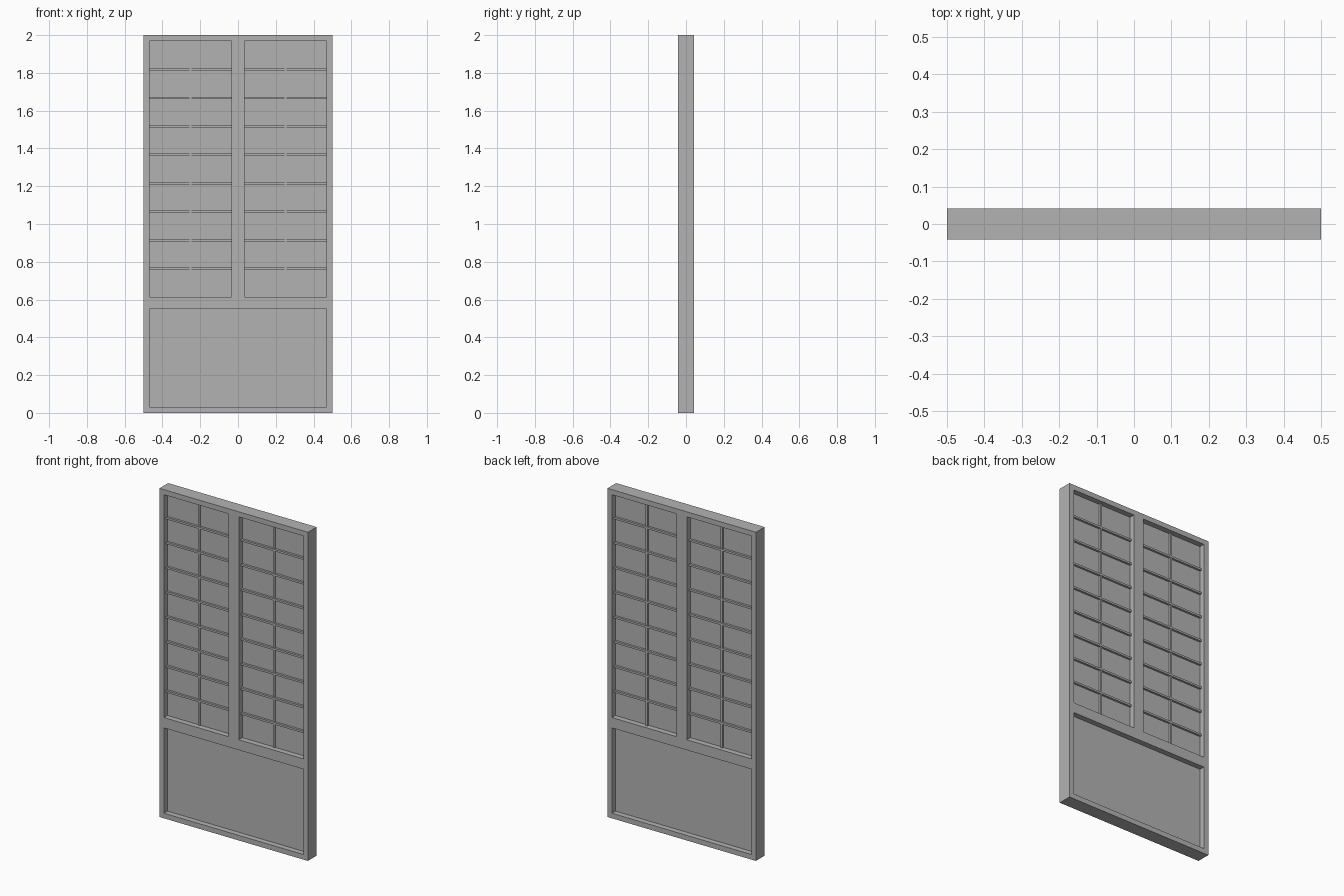
import bpy

cube = bpy.data.objects.get("Cube")
if cube:
    bpy.data.objects.remove(cube, do_unlink=True)

# Single matte grey
grey = bpy.data.materials.new("plain_grey")
grey.use_nodes = True
colour = (0.45, 0.45, 0.45, 1)
grey.diffuse_color = colour
grey.node_tree.nodes["Principled BSDF"].inputs["Base Color"].default_value = colour


def box(name, x, y, z):
    """Box between (low, high) pairs on each axis."""
    spans = (x, y, z)
    bpy.ops.mesh.primitive_cube_add(size=1, location=[sum(s) / 2 for s in spans])
    obj = bpy.context.object
    obj.name = name
    obj.scale = [s[1] - s[0] for s in spans]
    bpy.ops.object.transform_apply(location=False, rotation=False, scale=True)
    obj.data.materials.append(grey)
    return obj


HALF_W, HEIGHT, HALF_D = 0.5, 2.0, 0.0417
RIM = 0.031
MULLION = 0.035
INNER = HALF_W - RIM
RAIL_LOW, RAIL_HIGH = 0.55, 0.613
TOP = HEIGHT - RIM
PAPER = 0.008
SLAT_D, UPRIGHT_D, SLAT_H = 0.021, 0.015, 0.012

# Frame: one slab with three through openings
frame = box("frame", (-HALF_W, HALF_W), (-HALF_D, HALF_D), (0, HEIGHT))
openings = [
    ("lower", (-INNER, INNER), (RIM, RAIL_LOW)),
    ("left", (MULLION, INNER), (RAIL_HIGH, TOP)),
    ("right", (-INNER, -MULLION), (RAIL_HIGH, TOP)),
]
cutters = []
for side, xs, zs in openings:
    cutter = box(side + "_cutter", xs, (-0.1, 0.1), zs)
    mod = frame.modifiers.new(side + "_opening", "BOOLEAN")
    mod.object = cutter
    mod.solver = "EXACT"
    cutters.append(cutter)
bpy.context.view_layer.objects.active = frame
for mod in list(frame.modifiers):
    bpy.ops.object.modifier_apply(modifier=mod.name)
for cutter in cutters:
    bpy.data.objects.remove(cutter, do_unlink=True)

# Thin infill panels in every opening
for side, xs, zs in openings:
    box(side + "_panel", xs, (-PAPER, PAPER), zs)

# Lattice of slats and a shallower upright, on both faces of the upper panels
ROWS = 9
step = (TOP - RAIL_HIGH) / ROWS
for side, xs, zs in openings[1:]:
    for row in range(1, ROWS):
        z = RAIL_HIGH + row * step
        box(f"{side}_slat_{row}", xs, (-SLAT_D, SLAT_D),
            (z - SLAT_H / 2, z + SLAT_H / 2))
    mid = sum(xs) / 2
    box(side + "_upright", (mid - SLAT_H / 2, mid + SLAT_H / 2),
        (-UPRIGHT_D, UPRIGHT_D + 0.004), zs)
